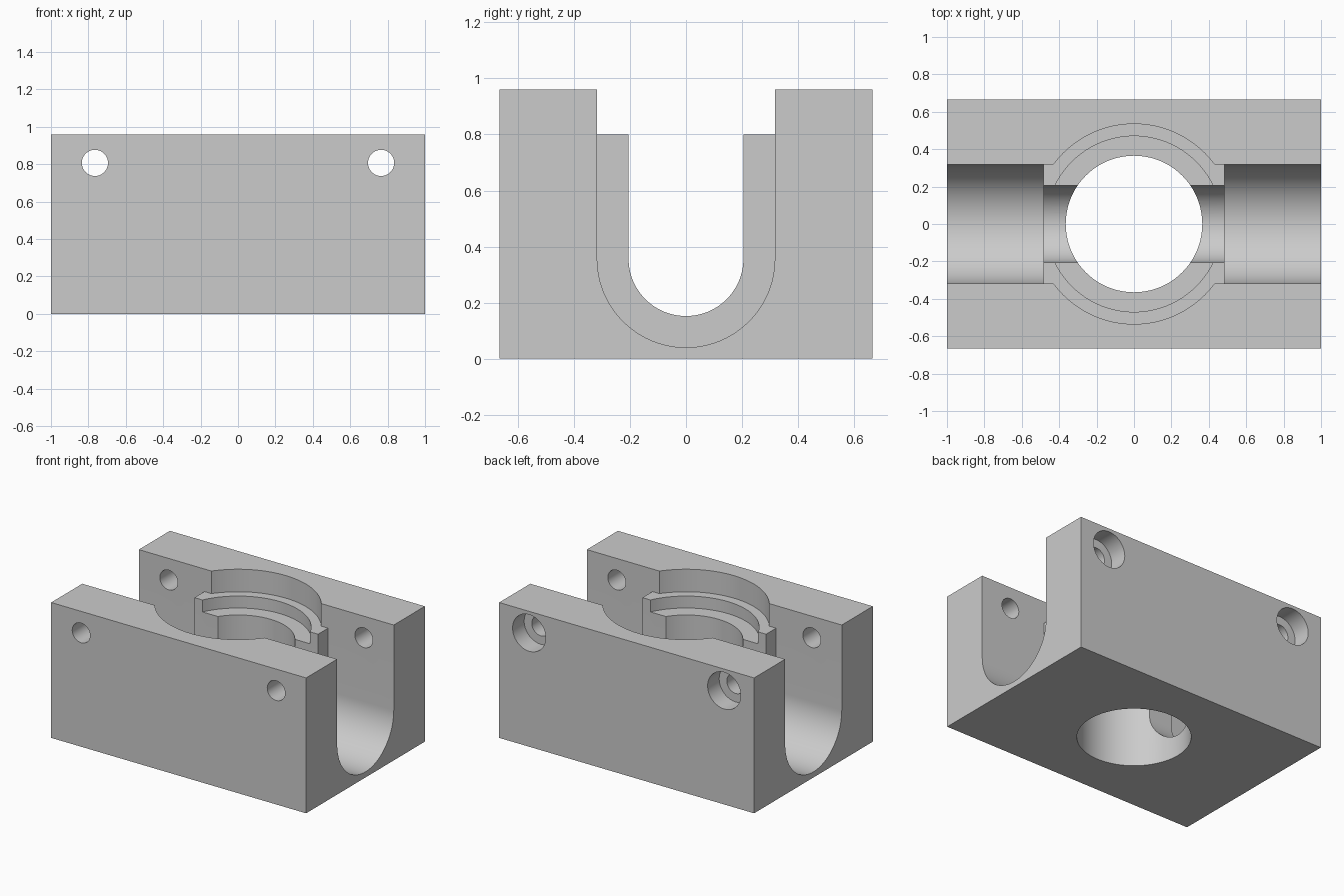
import bpy, bmesh, math
from mathutils import Matrix

default = bpy.data.objects.get("Cube")
if default:
    bpy.data.objects.remove(default, do_unlink=True)

LENGTH, WIDTH, HEIGHT = 2.0, 1.33, 0.96
SLOT_Z = 0.357        # axis height of both round-bottomed channels
SLOT_R, NECK_R = 0.317, 0.205
WEB_X, WEB_TOP = 0.485, 0.8
OVER = 0.3            # how far cutters run past the block

grey = bpy.data.materials.new("light_grey")
grey.use_nodes = True
colour = (0.6, 0.6, 0.6, 1)
grey.diffuse_color = colour
grey.node_tree.nodes["Principled BSDF"].inputs["Base Color"].default_value = colour


def make_object(name, bm):
    bmesh.ops.recalc_face_normals(bm, faces=bm.faces)
    mesh = bpy.data.meshes.new(name)
    bm.to_mesh(mesh)
    bm.free()
    mesh.materials.append(grey)
    obj = bpy.data.objects.new(name, mesh)
    bpy.context.collection.objects.link(obj)
    return obj


def box(name, low, high):
    bm = bmesh.new()
    bmesh.ops.create_cube(bm, size=1)
    for v in bm.verts:
        v.co = [b if c > 0 else a for c, a, b in zip(v.co, low, high)]
    return make_object(name, bm)


def cylinder(name, radius, start, end, axis, centre, sides):
    """Cylinder from start to end along z or y, centred on the other two axes."""
    bm = bmesh.new()
    mid = (start + end) / 2
    if axis == "Z":
        place = Matrix.Translation((centre[0], centre[1], mid))
    else:
        place = Matrix.Translation((centre[0], mid, centre[1])) @ Matrix.Rotation(math.pi / 2, 4, "X")
    bmesh.ops.create_cone(bm, cap_ends=True, segments=sides, radius1=radius,
                          radius2=radius, depth=end - start, matrix=place)
    return make_object(name, bm)


def channel(name, radius, x0, x1, steps=48):
    """U-shaped profile extruded along x."""
    top = HEIGHT + OVER
    profile = [(radius, top)]
    for i in range(steps + 1):
        a = -math.pi * i / steps
        profile.append((radius * math.cos(a), SLOT_Z + radius * math.sin(a)))
    profile.append((-radius, top))
    bm = bmesh.new()
    face = bm.faces.new([bm.verts.new((x0, y, z)) for y, z in profile])
    side = bmesh.ops.extrude_face_region(bm, geom=[face])["geom"]
    moved = [g for g in side if isinstance(g, bmesh.types.BMVert)]
    bmesh.ops.translate(bm, verts=moved, vec=(x1 - x0, 0, 0))
    return make_object(name, bm)


# Solid block
body = box("housing_block", (-LENGTH / 2, -WIDTH / 2, 0), (LENGTH / 2, WIDTH / 2, HEIGHT))

# Channels: narrow neck, wide ends, and the lowered top of the webs
end = LENGTH / 2 + OVER
cutters = [
    channel("neck_cutter", NECK_R, -end, end),
    box("web_top_cutter", (-end, -SLOT_R, WEB_TOP), (end, SLOT_R, HEIGHT + OVER)),
    channel("left_channel_cutter", SLOT_R, WEB_X, end),
    channel("right_channel_cutter", SLOT_R, -end, -WEB_X),
]

# Stepped vertical bore
for name, radius, floor in (("rim_bore", 0.535, WEB_TOP),
                            ("seat_bore", 0.47, 0.715),
                            ("through_bore", 0.365, -OVER)):
    cutters.append(cylinder(name + "_cutter", radius, floor, HEIGHT + OVER, "Z", (0, 0), 128))

# Cross bolt holes with recessed heads at the back
for side, x in (("left", 0.765), ("right", -0.765)):
    spot = (x, 0.807)
    cutters.append(cylinder(side + "_bolt_hole_cutter", 0.07, -1, 1, "Y", spot, 48))
    cutters.append(cylinder(side + "_bolt_head_cutter", 0.13, WIDTH / 2 - 0.13, 1, "Y", spot, 64))

for cutter in cutters:
    mod = body.modifiers.new(cutter.name, "BOOLEAN")
    mod.operation = "DIFFERENCE"
    mod.solver = "EXACT"
    mod.object = cutter

# Bake the cuts and drop the helpers
bpy.context.view_layer.update()
graph = bpy.context.evaluated_depsgraph_get()
result = bpy.data.meshes.new_from_object(body.evaluated_get(graph))
body.modifiers.clear()
body.data = result
for cutter in cutters:
    bpy.data.objects.remove(cutter, do_unlink=True)

# Tidy seams, then smooth the curved walls only
bm = bmesh.new()
bm.from_mesh(result)
bmesh.ops.remove_doubles(bm, verts=bm.verts, dist=0.0001)
bmesh.ops.dissolve_limit(bm, angle_limit=0.005, verts=bm.verts, edges=bm.edges)
bm.to_mesh(result)
bm.free()

bpy.ops.object.select_all(action="DESELECT")
body.select_set(True)
bpy.context.view_layer.objects.active = body
bpy.ops.object.shade_smooth_by_angle(angle=math.radians(30))
